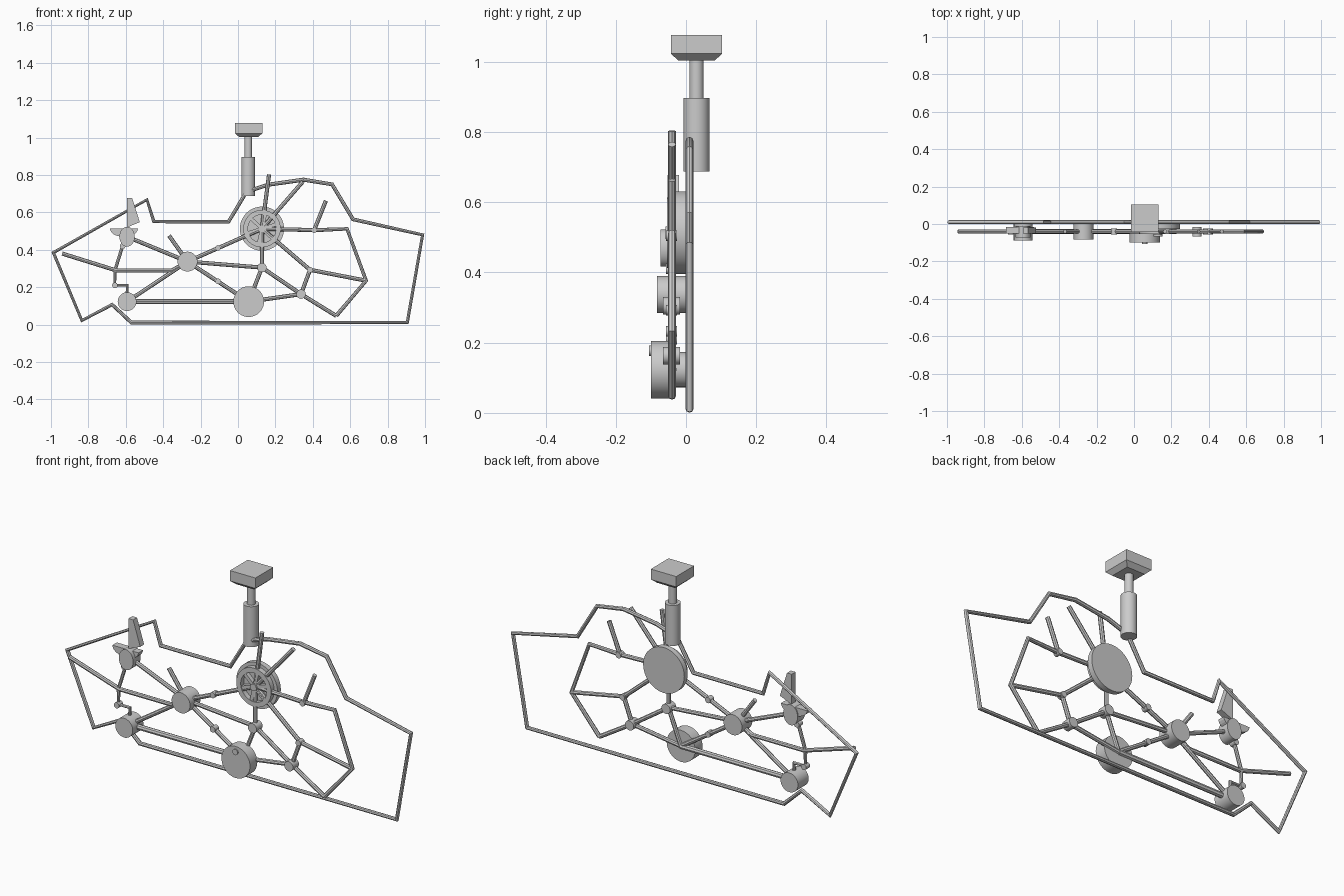
import bpy, bmesh
from math import pi, cos, sin
from mathutils import Matrix

if "Cube" in bpy.data.objects:
    bpy.data.objects.remove(bpy.data.objects["Cube"])

Y = -0.04  # plane of the inner linkage


def mesh_object(name, bm):
    bmesh.ops.recalc_face_normals(bm, faces=bm.faces)
    me = bpy.data.meshes.new(name)
    bm.to_mesh(me)
    bm.free()
    ob = bpy.data.objects.new(name, me)
    bpy.context.collection.objects.link(ob)
    return ob


def smooth(ob):
    bpy.ops.object.select_all(action='DESELECT')
    bpy.context.view_layer.objects.active = ob
    ob.select_set(True)
    bpy.ops.object.shade_smooth_by_angle()


def tube(name, pts, y=Y, r=0.011, closed=False):
    cu = bpy.data.curves.new(name, 'CURVE')
    cu.dimensions = '3D'
    cu.bevel_depth = r
    cu.bevel_resolution = 2
    cu.use_fill_caps = True
    sp = cu.splines.new('POLY')
    sp.points.add(len(pts) - 1)
    for p, (x, z) in zip(sp.points, pts):
        p.co = (x, y, z, 1)
    sp.use_cyclic_u = closed
    ob = bpy.data.objects.new(name, cu)
    bpy.context.collection.objects.link(ob)
    bpy.ops.object.select_all(action='DESELECT')
    bpy.context.view_layer.objects.active = ob
    ob.select_set(True)
    bpy.ops.object.convert(target='MESH')
    smooth(bpy.context.view_layer.objects.active)


def disc(name, c, r, y0, y1, squash=1.0, n=40):
    bm = bmesh.new()
    bmesh.ops.create_cone(bm, cap_ends=True, segments=n, radius1=r, radius2=r, depth=y1 - y0,
                          matrix=Matrix.Translation((c[0], (y0 + y1) / 2, c[1]))
                          @ Matrix.Diagonal((squash, 1, 1, 1)) @ Matrix.Rotation(pi / 2, 4, 'X'))
    smooth(mesh_object(name, bm))


def post(name, r, z0, z1):
    bm = bmesh.new()
    bmesh.ops.create_cone(bm, cap_ends=True, segments=32, radius1=r, radius2=r, depth=z1 - z0,
                          matrix=Matrix.Translation((0.055, 0.03, (z0 + z1) / 2)))
    smooth(mesh_object(name, bm))


def plate(name, pts, y0, y1):
    bm = bmesh.new()
    f = bm.faces.new([bm.verts.new((x, y0, z)) for x, z in pts])
    ext = bmesh.ops.extrude_face_region(bm, geom=[f])['geom']
    bmesh.ops.translate(bm, vec=(0, y1 - y0, 0),
                        verts=[v for v in ext if isinstance(v, bmesh.types.BMVert)])
    bm.faces.ensure_lookup_table()
    if not f.is_valid or len(bm.faces) < len(pts) + 2:
        bm.faces.new([v for v in bm.verts][:len(pts)])
    return mesh_object(name, bm)


def ring(name, c, ri, ro, y0, y1, n=40):
    bm = bmesh.new()
    prof = [(ri, y0), (ro, y0), (ro, y1), (ri, y1)]
    rows = [[bm.verts.new((c[0] + r * cos(2 * pi * i / n), y, c[1] + r * sin(2 * pi * i / n)))
             for r, y in prof] for i in range(n)]
    for i in range(n):
        a, b = rows[i], rows[(i + 1) % n]
        for k in range(4):
            bm.faces.new((a[k], a[(k + 1) % 4], b[(k + 1) % 4], b[k]))
    smooth(mesh_object(name, bm))


# Outer silhouette frame
tube("outer_frame", [(-0.987, 0.385), (-0.487, 0.668), (-0.45, 0.551), (-0.05, 0.551), (0.045, 0.71),
                     (0.16, 0.748), (0.35, 0.775), (0.503, 0.75), (0.615, 0.563), (0.987, 0.48),
                     (0.905, 0.011), (-0.57, 0.011), (-0.673, 0.107), (-0.835, 0.022)],
     y=0.01, closed=True)

# Joint centres
hub, wheel, drum, foot, knob = (-0.27, 0.337), (0.128, 0.513), (0.057, 0.123), (-0.593, 0.123), (-0.593, 0.47)
mid, low, fork, side = (0.128, 0.305), (0.337, 0.163), (0.385, 0.293), (0.407, 0.505)
tip, heel = (0.685, 0.235), (0.525, 0.047)

# Linkage rods
rods = [[(-0.94, 0.38), (-0.652, 0.29), (-0.353, 0.29), hub], [hub, knob], [hub, foot],
        [(-0.369, 0.476), hub], [hub, wheel], [hub, mid], [hub, drum], [mid, drum], [mid, low],
        [mid, wheel], [wheel, fork], [drum, low], [low, heel], [low, fork], [fork, tip],
        [wheel, side, (0.583, 0.512), tip, heel], [side, (0.47, 0.663)],
        [wheel, (0.166, 0.803)], [wheel, (0.347, 0.765)]]
for i, r in enumerate(rods):
    tube(f"rod_{i}", r)
tube("long_rod", [foot, drum], r=0.014)
tube("crank_link", [knob, (-0.617, 0.42), (-0.658, 0.29), (-0.658, 0.21), (-0.593, 0.21), foot], r=0.009)

# Hubs and joints
disc("main_hub", hub, 0.053, -0.083, 0.002)
disc("drum", drum, 0.082, -0.1, -0.04)
disc("drum_pin", (0.057, 0.177), 0.015, -0.106, -0.09, n=20)
disc("foot_hub", foot, 0.05, -0.088, 0.0)
disc("knob_hub", knob, 0.053, -0.072, -0.01, squash=0.77)
for i, c in enumerate((mid, low)):
    disc(f"joint_{i}", c, 0.025, -0.066, -0.017, n=24)
for i, c in enumerate(((-0.107, 0.41), (-0.107, 0.232), side, fork, (-0.658, 0.21), (-0.617, 0.42))):
    disc(f"small_joint_{i}", c, 0.015, -0.057, -0.025, n=20)

# Spoked wheel
disc("wheel_back", wheel, 0.118, -0.028, 0.0, n=48)
ring("wheel_rim", wheel, 0.075, 0.1, -0.054, -0.028)
disc("wheel_centre", wheel, 0.018, -0.058, -0.028, n=20)
for i in range(6):
    a = i * pi / 3 + 0.3
    u, w = (cos(a), sin(a)), (-sin(a) * 0.009, cos(a) * 0.009)
    plate(f"wheel_spoke_{i}", [(wheel[0] + u[0] * r + w[0] * s, wheel[1] + u[1] * r + w[1] * s)
                               for r, s in ((0.01, -1), (0.08, -1), (0.08, 1), (0.01, 1))], -0.05, -0.028)

# Blade and half-round hook above the knob
plate("blade", [(-0.593, 0.677), (-0.566, 0.677), (-0.525, 0.548), (-0.593, 0.52)], -0.052, -0.02)
plate("hook", [(-0.61 + 0.075 * cos(t), 0.514 + 0.045 * sin(t))
               for t in [pi + i * pi / 12 for i in range(13)]], -0.052, -0.015)

# Piston with cap
post("piston_sleeve", 0.037, 0.687, 0.897)
post("piston_rod", 0.02, 0.89, 1.01)
bm = bmesh.new()
loops = [[bm.verts.new((0.057 + h * a, 0.03 + h * b, z)) for a, b in ((-1, -1), (1, -1), (1, 1), (-1, 1))]
         for h, z in ((0.051, 1.003), (0.073, 1.023), (0.073, 1.077))]
bm.faces.new(loops[0])
bm.faces.new(loops[2])
for a, b in zip(loops, loops[1:]):
    for i in range(4):
        j = (i + 1) % 4
        bm.faces.new((a[i], a[j], b[j], b[i]))
mesh_object("piston_cap", bm)
